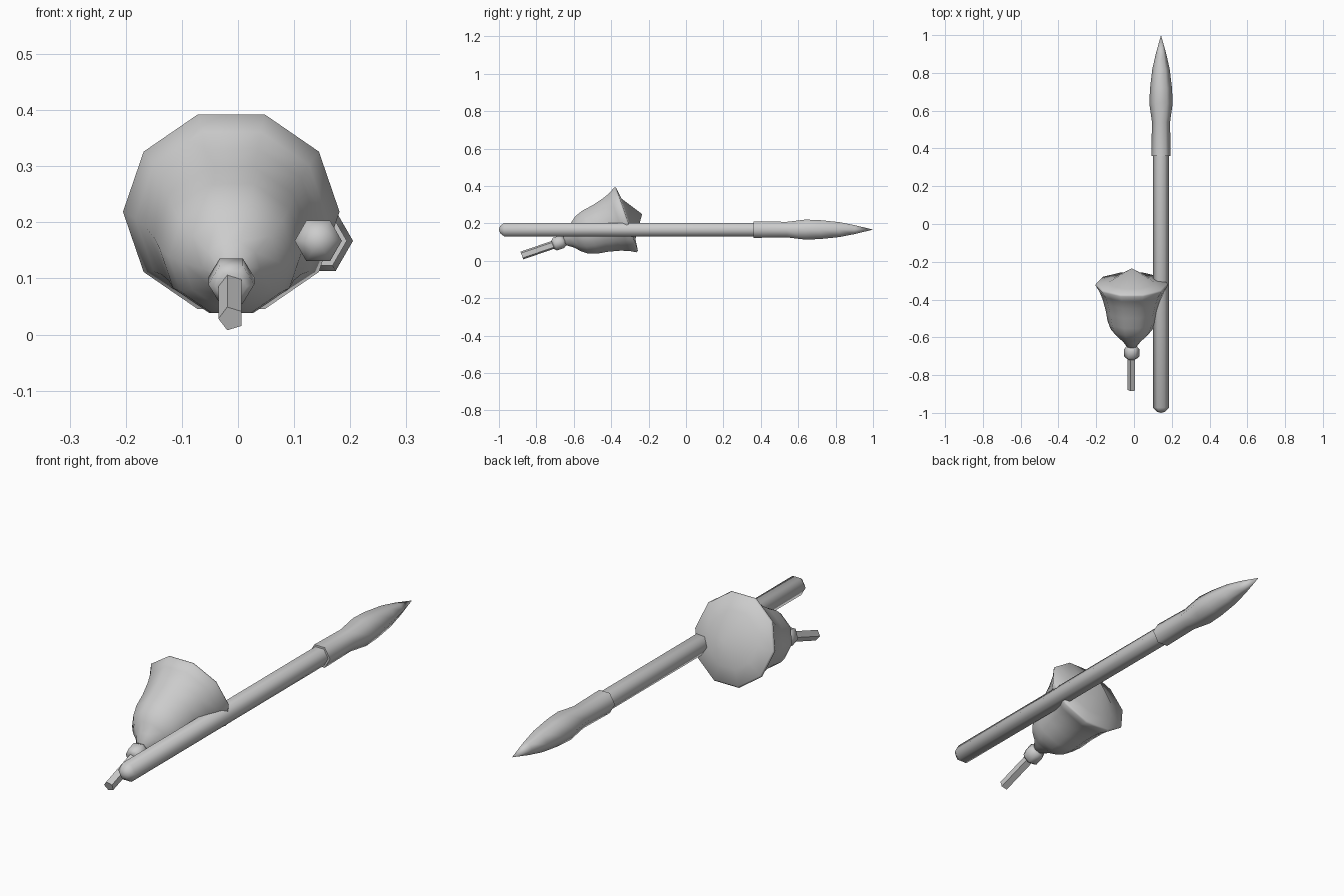
import bpy, bmesh, math
from mathutils import Matrix, Vector

if "Cube" in bpy.data.objects:
    bpy.data.objects.remove(bpy.data.objects["Cube"])

grey = bpy.data.materials.new("light grey")
grey.diffuse_color = (0.6, 0.6, 0.6, 1)
grey.use_nodes = True
grey.node_tree.nodes["Principled BSDF"].inputs["Base Color"].default_value = grey.diffuse_color


def lathe(name, profile, sides, matrix, phase=0.0, angle=60):
    """Revolve (distance along axis, radius) points round local z; radius 0 makes a tip."""
    bm = bmesh.new()
    rings = []
    for t, r in profile:
        n = sides if r > 0 else 1
        rings.append([bm.verts.new((r * math.cos(phase + 2 * math.pi * i / sides),
                                    r * math.sin(phase + 2 * math.pi * i / sides), t))
                      for i in range(n)])
    for a, b in zip(rings, rings[1:]):
        for i in range(sides):
            j = (i + 1) % sides
            quad = [a[i % len(a)], a[j % len(a)], b[j % len(b)], b[i % len(b)]]
            bm.faces.new(list(dict.fromkeys(quad)))
    # Close open ends
    for ring in (rings[0], rings[-1]):
        if len(ring) > 1:
            bm.faces.new(ring)
    bmesh.ops.recalc_face_normals(bm, faces=bm.faces)
    mesh = bpy.data.meshes.new(name)
    bm.to_mesh(mesh)
    bm.free()
    mesh.materials.append(grey)
    ob = bpy.data.objects.new(name, mesh)
    ob.matrix_world = matrix
    bpy.context.collection.objects.link(ob)
    bpy.ops.object.select_all(action='DESELECT')
    ob.select_set(True)
    bpy.context.view_layer.objects.active = ob
    bpy.ops.object.shade_smooth_by_angle(angle=math.radians(angle))
    return ob


def along(origin, direction):
    """Frame whose z runs along the direction and whose x stays the world x."""
    z = Vector(direction).normalized()
    x = Vector((1, 0, 0))
    y = z.cross(x)
    m = Matrix((x, y, z)).transposed().to_4x4()
    m.translation = origin
    return m


# Long straight shaft, with a wider sleeve and pointed head
shaft = along((0.143, 0, 0.167), (0, 1, 0))
lathe("shaft", [(-1, 0), (-0.994, 0.022), (-0.972, 0.042), (0.38, 0.042)], 6, shaft, angle=65)
lathe("pointed_head", [(0.36, 0.051), (0.54, 0.048), (0.64, 0.062), (0.72, 0.058),
                       (0.82, 0.046), (0.9, 0.028), (1, 0)], 6, shaft, angle=65)

# Tilted bell with a shallow cone closing its wide end
tilt = math.radians(19)
bell = along((-0.012, -0.315, 0.222), (0, math.cos(tilt), math.sin(tilt)))
lathe("bell", [(-0.355, 0.025), (-0.318, 0.052), (-0.288, 0.086), (-0.255, 0.112),
               (-0.21, 0.128), (-0.15, 0.138), (-0.09, 0.154), (-0.045, 0.171),
               (-0.01, 0.193), (0, 0.188), (0.008, 0.12), (0.085, 0)], 10, bell)

# Bead and thin stem behind the bell
lathe("bead", [(-0.42, 0.028), (-0.408, 0.041), (-0.368, 0.041), (-0.35, 0.026)], 6, bell)
lathe("stem", [(-0.595, 0.023), (-0.40, 0.023)], 5, bell, phase=math.pi)
